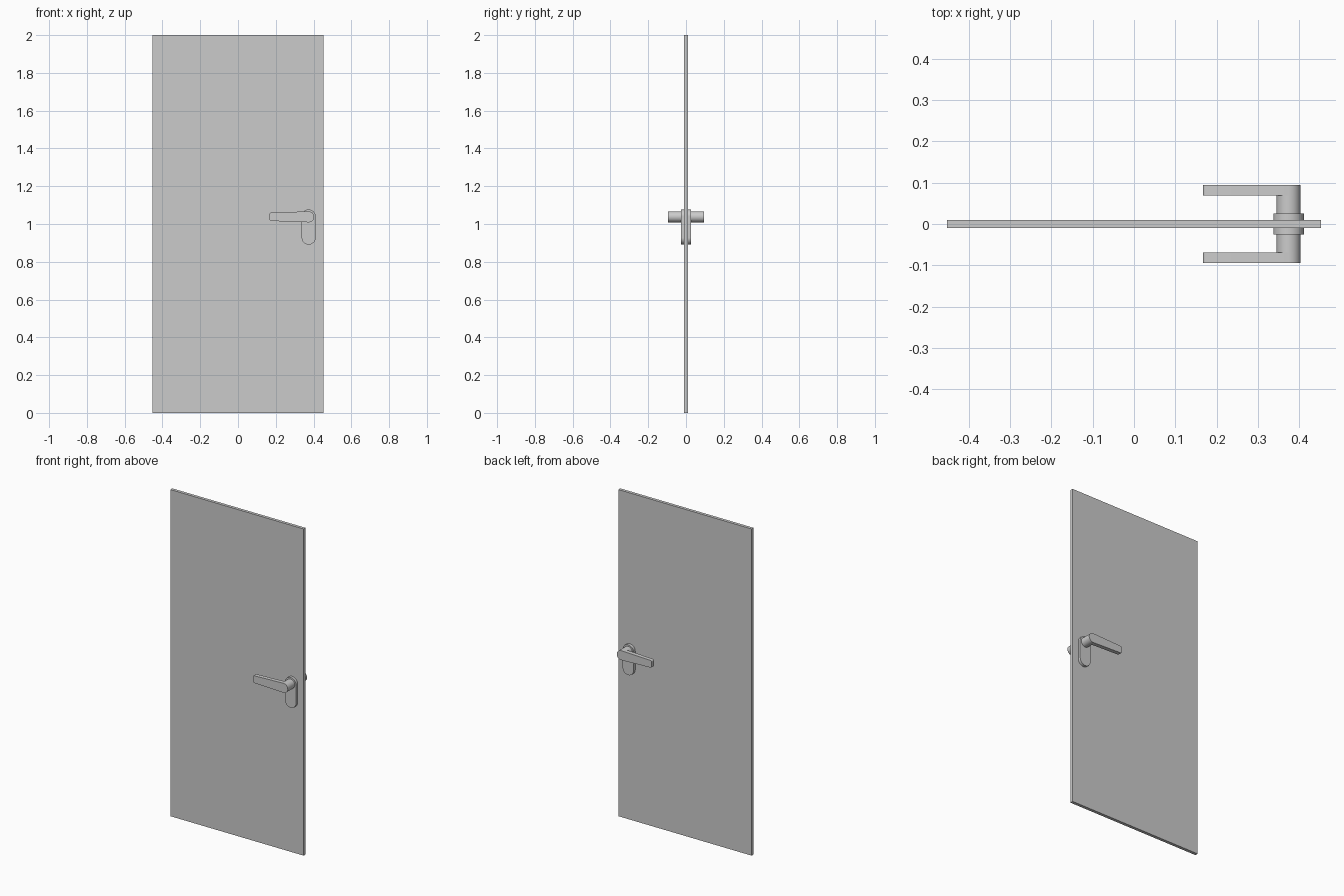
import bpy, bmesh
from math import cos, sin, radians, pi

if "Cube" in bpy.data.objects:
    bpy.data.objects.remove(bpy.data.objects["Cube"])

X, Z = 0.374, 1.038      # handle axis
R = 0.029                # neck radius


def arc(cx, cz, r, a0, a1, n):
    """Points on an arc in the XZ plane, angles in degrees."""
    return [(cx + r * cos(radians(a0 + (a1 - a0) * i / n)),
             cz + r * sin(radians(a0 + (a1 - a0) * i / n))) for i in range(n + 1)]


def extrude_profile(name, pts, y0, y1, mirror=True):
    """Extrude an XZ outline from y0 to y1, mirrored to the other side of the door."""
    bm = bmesh.new()
    face = bm.faces.new([bm.verts.new((x, y0, z)) for x, z in pts])
    ext = bmesh.ops.extrude_face_region(bm, geom=[face])
    verts = [v for v in ext["geom"] if isinstance(v, bmesh.types.BMVert)]
    bmesh.ops.translate(bm, verts=verts, vec=(0, y1 - y0, 0))
    bmesh.ops.recalc_face_normals(bm, faces=bm.faces)
    mesh = bpy.data.meshes.new(name)
    bm.to_mesh(mesh)
    bm.free()
    obj = bpy.data.objects.new(name, mesh)
    bpy.context.collection.objects.link(obj)
    if mirror:
        mod = obj.modifiers.new("other_side", 'MIRROR')
        mod.use_axis = (False, True, False)
        mod.use_mirror_merge = False
    bpy.ops.object.select_all(action='DESELECT')
    obj.select_set(True)
    bpy.context.view_layer.objects.active = obj
    bpy.ops.object.shade_smooth_by_angle(angle=pi / 6)
    return obj


# Door panel
extrude_profile("door_panel", [(-0.452, 0), (0.452, 0), (0.452, 2), (-0.452, 2)],
                -0.0095, 0.0095, mirror=False)

# Rounded backplates
r = 0.037
extrude_profile("backplate", arc(X, 1.077 - r, r, 0, 180, 24) + arc(X, 0.891 + r, r, 180, 360, 24),
                -0.0095, -0.026)

# Round necks
extrude_profile("handle_neck", arc(X, Z, R, 0, 352.5, 47), -0.026, -0.069)

# Levers: round at the neck, slightly tapered, soft corners at the free end
c, h, left = 0.008, 0.022, 0.167
extrude_profile("handle_lever",
                arc(X, Z, R, -92, 92, 24)
                + arc(left + c, Z + h - c, c, 90, 180, 6)
                + arc(left + c, Z - h + c, c, 180, 270, 6),
                -0.069, -0.094)
